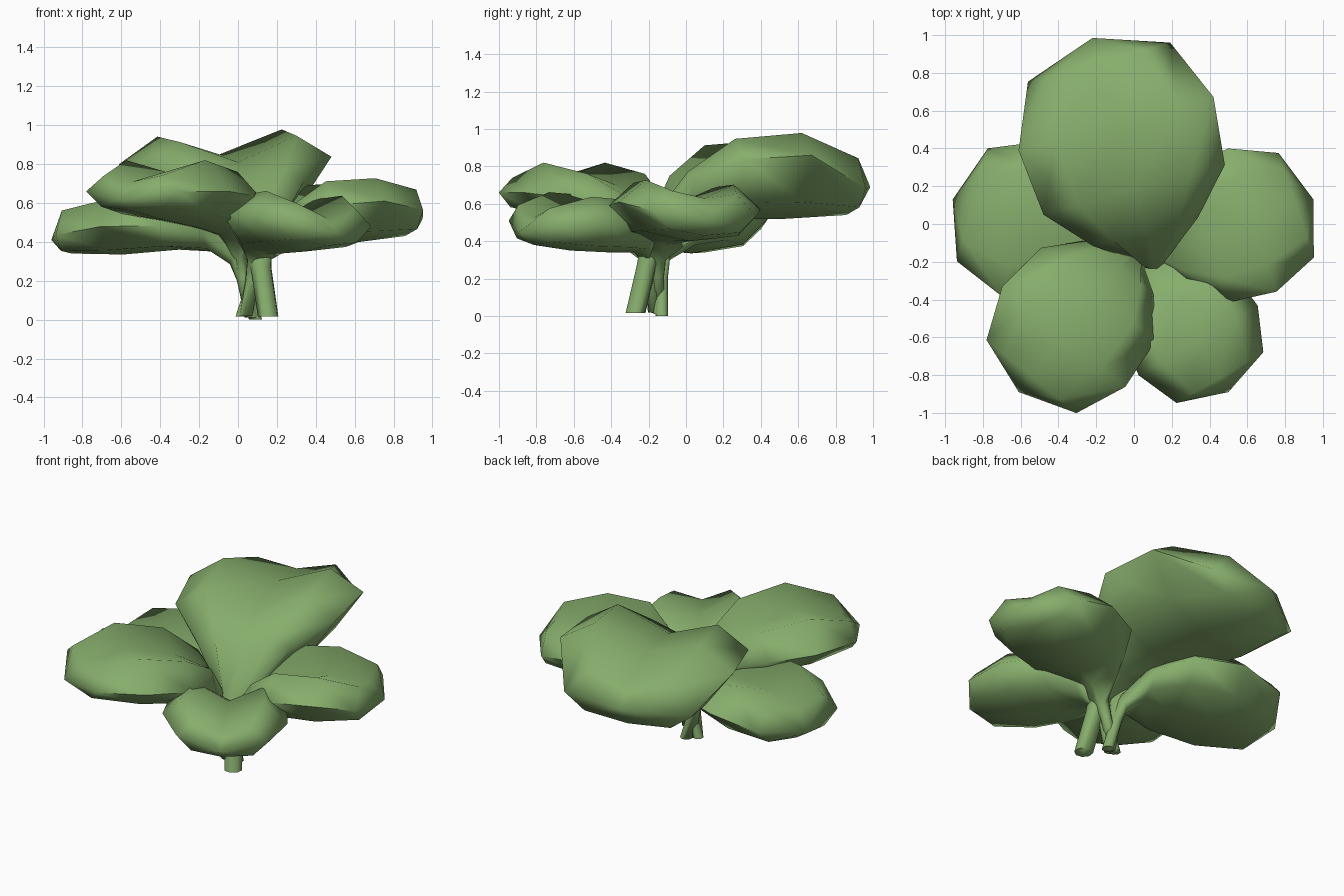
import bpy, bmesh, math
from mathutils import Vector

if "Cube" in bpy.data.objects:
    bpy.data.objects.remove(bpy.data.objects["Cube"])

green = bpy.data.materials.new("leaf green")
green.diffuse_color = (0.24, 0.42, 0.15, 1)
green.use_nodes = True
green.node_tree.nodes["Principled BSDF"].inputs["Base Color"].default_value = green.diffuse_color

# Shared blade outline: position along leaf, width fraction (tip is a point)
STATIONS = [(0.12, 0.54), (0.31, 0.93), (0.61, 1.00), (0.89, 0.73)]
# Stalk cross-section (across, up)
ROUND = [(math.cos(math.pi - i * math.pi / 4), math.sin(math.pi - i * math.pi / 4))
         for i in range(8)]
UP = Vector((0, 0, 1))


def make_leaf(name, foot, stalk_r, neck, tip, half_w, roll, rim, crest, valley, bottom):
    foot, neck, tip = Vector(foot), Vector(neck), Vector(tip)
    end = Vector((tip.x, tip.y, neck.z))
    d = (end - neck).normalized()
    n = Vector((d.y, -d.x, 0))
    rings = []
    # stalk: foot, lower neck, bent neck
    mid = foot.lerp(neck, 0.65)
    for p, r, up in ((foot, stalk_r, -d), (mid, stalk_r, -d),
                     (neck, stalk_r * 1.35, (UP - d).normalized())):
        rings.append([p + n * (a * r) + up * (b * r) for a, b in ROUND])
    # blade: two raised lobes, a valley between and a rounded underside
    for (t, w), e, c, v, b in zip(STATIONS, rim, crest, valley, bottom):
        p = neck.lerp(end, t)
        side = e + (b - e) * 0.78
        section = [(-1, e), (-0.62, e + c), (0, e + v), (0.62, e + c), (1, e),
                   (0.68, side), (0, b), (-0.68, side)]
        rings.append([Vector((p.x, p.y, z + roll * a * w)) + n * (a * w * half_w)
                      for a, z in section])
    bm = bmesh.new()
    loops = [[bm.verts.new(v) for v in ring] for ring in rings]
    for lo, hi in zip(loops, loops[1:]):
        for i in range(8):
            j = (i + 1) % 8
            bm.faces.new((lo[i], lo[j], hi[j], hi[i]))
    bm.faces.new(loops[0])
    point = bm.verts.new(tip)
    for i in range(8):
        bm.faces.new((loops[-1][i], loops[-1][(i + 1) % 8], point))
    bmesh.ops.recalc_face_normals(bm, faces=bm.faces)
    me = bpy.data.meshes.new(name)
    bm.to_mesh(me)
    bm.free()
    me.materials.append(green)
    ob = bpy.data.objects.new(name, me)
    bpy.context.collection.objects.link(ob)
    bpy.ops.object.select_all(action='DESELECT')
    ob.select_set(True)
    bpy.context.view_layer.objects.active = ob
    bpy.ops.object.shade_smooth_by_angle(angle=math.radians(85))


# Five leaves around the clump
make_leaf("back_leaf", (0.155, -0.27, 0.015), 0.055, (0.10, -0.18, 0.40),
          (-0.22, 0.985, 0.69), 0.535, 0.03,
          (0.70, 0.81, 0.83, 0.66), (0.06, 0.12, 0.13, 0.17),
          (0.00, 0.00, 0.02, 0.12), (0.48, 0.52, 0.52, 0.54))
make_leaf("right_leaf", (0.02, -0.15, 0.015), 0.035, (0.12, -0.15, 0.32),
          (0.95, 0.13, 0.52), 0.40, 0.02,
          (0.50, 0.57, 0.59, 0.55), (0.07, 0.13, 0.125, 0.11),
          (0.00, 0.02, 0.04, 0.08), (0.38, 0.40, 0.40, 0.43))
make_leaf("left_leaf", (0.09, -0.13, 0.0), 0.035, (-0.01, -0.13, 0.32),
          (-0.96, 0.13, 0.41), 0.425, 0.02,
          (0.46, 0.50, 0.50, 0.45), (0.07, 0.13, 0.135, 0.12),
          (0.00, 0.03, 0.05, 0.08), (0.35, 0.36, 0.335, 0.34))
make_leaf("front_left_leaf", (0.07, -0.14, 0.01), 0.035, (0.0, -0.14, 0.34),
          (-0.61, -0.89, 0.62), 0.42, 0.0,
          (0.55, 0.63, 0.66, 0.66), (0.09, 0.13, 0.16, 0.08),
          (0.05, 0.07, 0.10, 0.05), (0.43, 0.47, 0.51, 0.56))
make_leaf("front_right_leaf", (0.04, -0.17, 0.02), 0.035, (0.09, -0.19, 0.31),
          (0.50, -0.89, 0.45), 0.365, 0.02,
          (0.45, 0.52, 0.52, 0.495), (0.06, 0.11, 0.13, 0.09),
          (0.00, 0.00, 0.02, 0.03), (0.34, 0.34, 0.35, 0.38))
